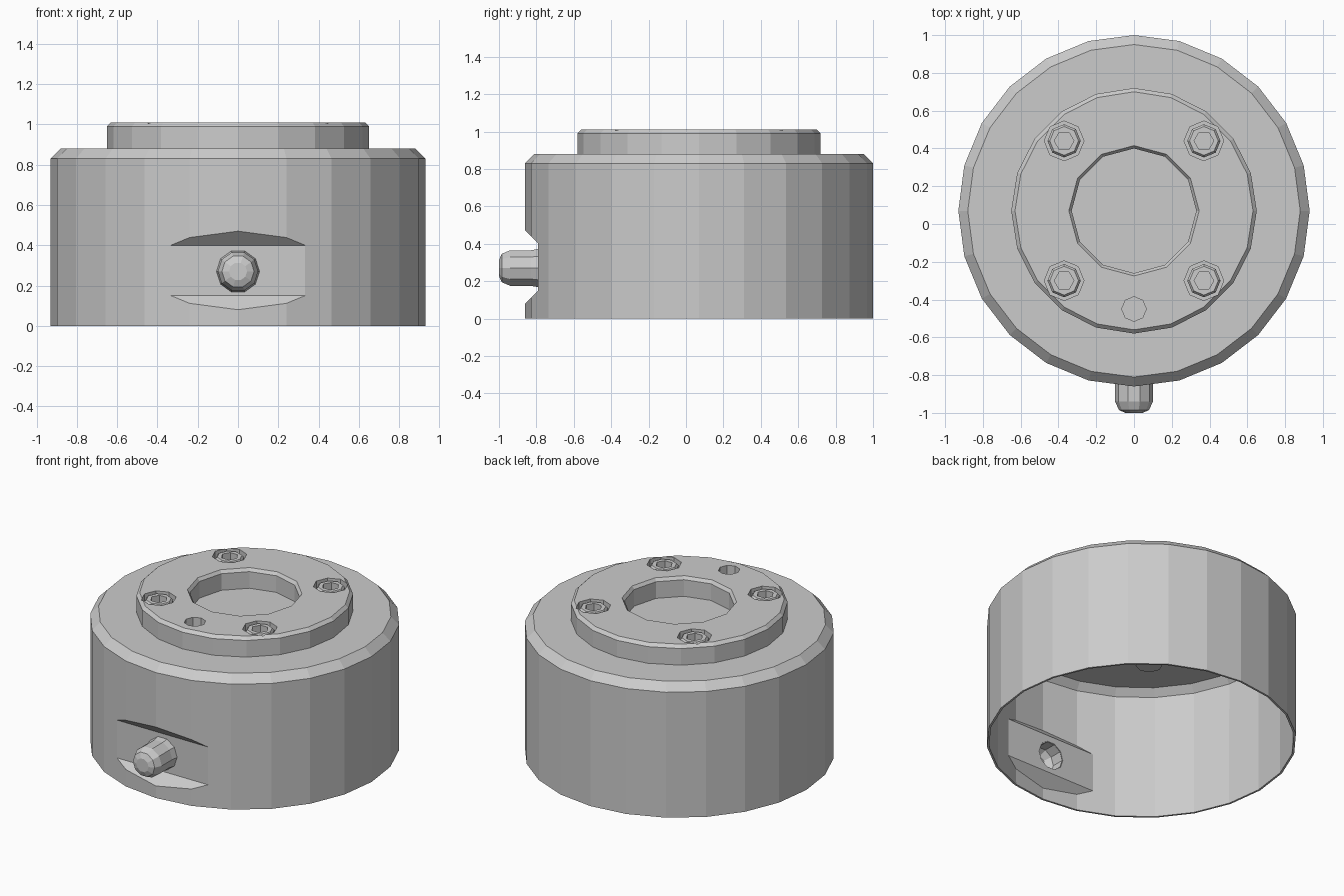
import bpy, bmesh, math
from mathutils import Matrix

if "Cube" in bpy.data.objects:
    bpy.data.objects.remove(bpy.data.objects["Cube"], do_unlink=True)

# Single grey finish
metal = bpy.data.materials.new("light grey metal")
metal.use_nodes = True
GREY = (0.6, 0.6, 0.6, 1)
metal.diffuse_color = GREY
metal.node_tree.nodes["Principled BSDF"].inputs["Base Color"].default_value = GREY

CY = 0.07          # y of the main axis


def finish(name, bm, matrix):
    bmesh.ops.recalc_face_normals(bm, faces=bm.faces)
    bm.transform(matrix)
    mesh = bpy.data.meshes.new(name)
    bm.to_mesh(mesh)
    bm.free()
    mesh.materials.append(metal)
    obj = bpy.data.objects.new(name, mesh)
    bpy.context.collection.objects.link(obj)
    return obj


def lathe(name, profile, sides, matrix):
    """Spin (radius, height) points about z and cap both ends."""
    bm = bmesh.new()
    rings = []
    for r, z in profile:
        rings.append([bm.verts.new((r * math.cos(math.tau * i / sides),
                                    r * math.sin(math.tau * i / sides), z))
                      for i in range(sides)])
    for a, b in zip(rings, rings[1:]):
        for i in range(sides):
            j = (i + 1) % sides
            bm.faces.new((a[i], a[j], b[j], b[i]))
    bm.faces.new(rings[0])
    bm.faces.new(rings[-1])
    return finish(name, bm, matrix)


def apply(obj, mod):
    bpy.ops.object.select_all(action="DESELECT")
    bpy.context.view_layer.objects.active = obj
    obj.select_set(True)
    bpy.ops.object.modifier_apply(modifier=mod.name)


def cut(obj, cutter):
    mod = obj.modifiers.new("cut", "BOOLEAN")
    mod.operation = "DIFFERENCE"
    mod.solver = "EXACT"
    mod.object = cutter
    apply(obj, mod)
    bpy.data.objects.remove(cutter, do_unlink=True)


def at(x, y, z=0):
    return Matrix.Translation((x, y, z))


# Cup: chamfered drum with a notch in the front
cup = lathe("cup_shell", [(0.93, 0), (0.93, 0.83), (0.88, 0.88)], 24, at(0, CY))
bm = bmesh.new()
trapezoid = [(-0.79, 0.15), (-0.79, 0.4), (-0.95, 0.56), (-0.95, -0.01)]
base = bm.faces.new([bm.verts.new((-0.6, y, z)) for y, z in trapezoid])
ext = bmesh.ops.extrude_face_region(bm, geom=[base])
bmesh.ops.translate(bm, vec=(1.2, 0, 0),
                    verts=[v for v in ext["geom"] if isinstance(v, bmesh.types.BMVert)])
cut(cup, finish("notch_cutter", bm, Matrix()))

# Open the bottom and give the wall its thickness
bm = bmesh.new()
bm.from_mesh(cup.data)
floor = [f for f in bm.faces if all(v.co.z < 0.001 for v in f.verts)]
bmesh.ops.delete(bm, geom=floor, context="FACES")
bm.to_mesh(cup.data)
bm.free()
wall = cup.modifiers.new("wall", "SOLIDIFY")
wall.thickness = 0.013
wall.offset = -1
apply(cup, wall)

# Front pin: rounded and hollow, seated in a hole through the notch
facing_front = at(0, 0, 0.27) @ Matrix.Rotation(math.pi / 2, 4, "X")
cut(cup, lathe("pin_hole_cutter", [(0.095, 0.7), (0.095, 0.85)], 10, facing_front))
lathe("front_pin",
      [(0.06, 0.9), (0.09, 0.86), (0.09, 0.778), (0.108, 0.785), (0.1, 0.83),
       (0.1, 0.94), (0.08, 0.985), (0.045, 1.0)], 10, facing_front)

# Top flange ring with its bore
flange = lathe("top_flange", [(0.65, 0.88), (0.65, 0.99), (0.63, 1.01)], 20, at(0, CY))
cut(flange, lathe("bore_cutter", [(0.33, 0.8), (0.33, 0.99), (0.36, 1.03)], 12, at(0, CY)))
cut(flange, lathe("index_hole_cutter", [(0.065, 0.8), (0.065, 1.1)], 8, at(0, -0.45)))

# Four socket screws in counterbores
for side, sx in (("left", 1), ("right", -1)):
    for end, y in (("front", -0.3), ("back", 0.44)):
        place = at(sx * 0.37, y)
        cut(flange, lathe("counterbore_cutter", [(0.105, 0.9), (0.105, 1.1)], 8, place))
        screw = lathe(f"screw_{end}_{side}",
                      [(0.08, 0.82), (0.088, 0.84), (0.088, 0.99), (0.076, 1.005)], 8, place)
        cut(screw, lathe("socket_cutter", [(0.052, 0.93), (0.052, 1.1)], 6, place))
